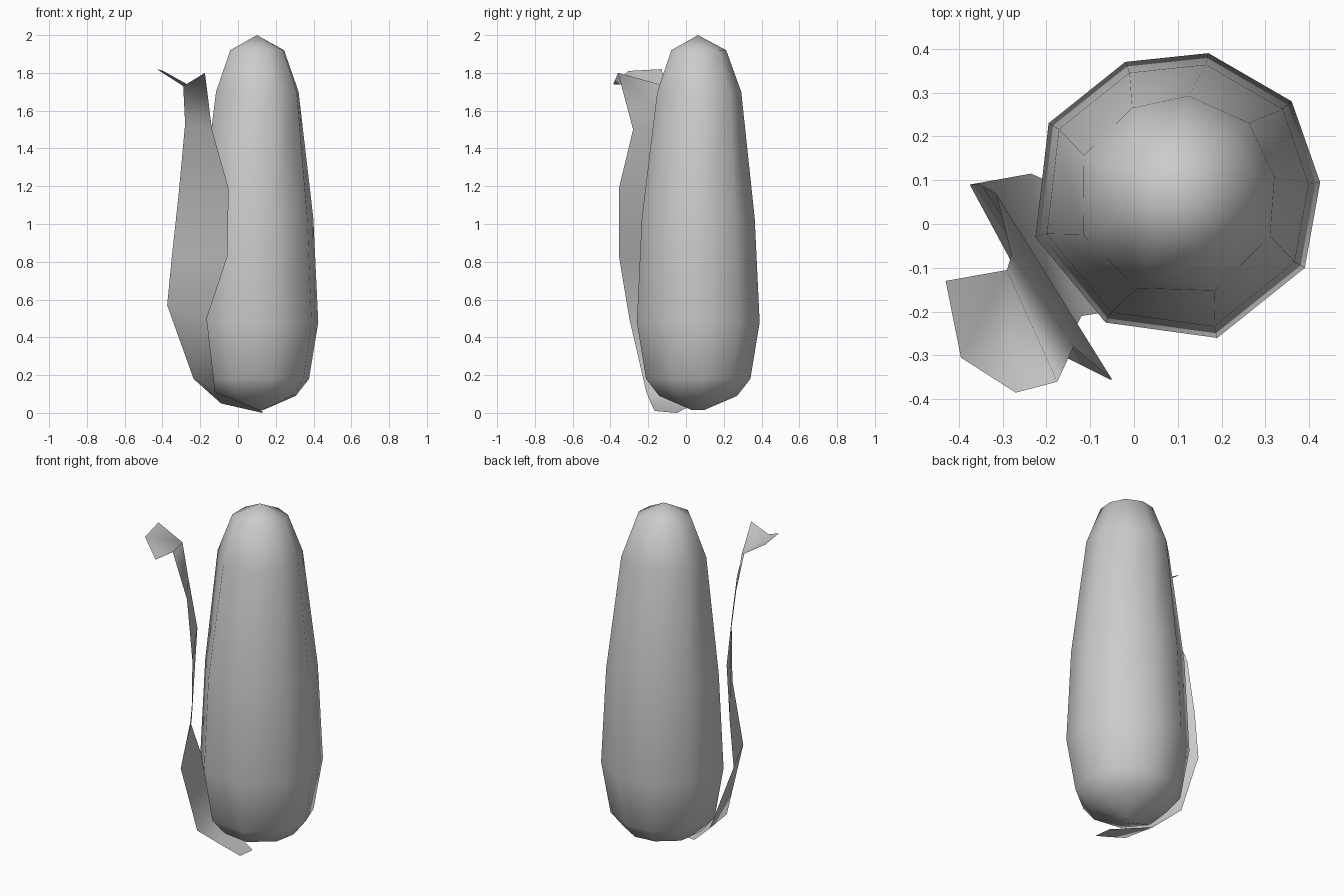
import bpy
import bmesh
from math import radians, cos, sin

cube = bpy.data.objects.get("Cube")
if cube:
    bpy.data.objects.remove(cube, do_unlink=True)

grey = bpy.data.materials.new("plain grey")
grey.use_nodes = True
grey.diffuse_color = (0.6, 0.6, 0.6, 1)
grey.node_tree.nodes["Principled BSDF"].inputs["Base Color"].default_value = grey.diffuse_color


def finish(bm, name):
    """Turn a bmesh into a smooth shaded grey object."""
    for face in bm.faces:
        face.smooth = True
    mesh = bpy.data.meshes.new(name)
    bm.to_mesh(mesh)
    bm.free()
    mesh.materials.append(grey)
    obj = bpy.data.objects.new(name, mesh)
    bpy.context.collection.objects.link(obj)
    return obj


# Body: an uneven nine-sided outline, scaled and twisted up through the rings
outline = [(.425, .095), (.36, .28), (.17, .39), (-.02, .37), (-.195, .23),
           (-.225, -.03), (-.065, -.225), (.19, -.26), (.39, -.10)]
rings = [(.015, .10, 0), (.09, .635, 0), (.18, .85, 0), (.48, 1, 0),
         (1.03, .92, 0), (1.70, .69, 6), (1.92, .45, 6)]
cx, cy = .10, .063
bm = bmesh.new()
loops = []
for z, scale, twist in rings:
    c, s = scale * cos(radians(twist)), scale * sin(radians(twist))
    loops.append([bm.verts.new((cx + (x - cx) * c - (y - cy) * s,
                                cy + (x - cx) * s + (y - cy) * c, z))
                  for x, y in outline])
n = len(outline)
for low, high in zip(loops, loops[1:]):
    for i in range(n):
        j = (i + 1) % n
        bm.faces.new((low[i], low[j], high[j], high[i]))
apex = bm.verts.new((cx, cy, 2))
for i in range(n):
    bm.faces.new((loops[-1][i], loops[-1][(i + 1) % n], apex))
bm.faces.new(loops[0][::-1])
finish(bm, "body")

# Leaf: a thin strip from under the body up its side, as left and right edges
rows = [((.13, -.05, 0), (.13, -.165, .01)),
        ((-.09, .05, .05), (.005, -.19, .06)),
        ((-.235, .115, .18), (-.12, -.21, .11)),
        ((-.375, .09, .57), (-.165, -.30, .50)),
        ((-.35, .09, .83), (-.055, -.355, .83)),
        ((-.315, .07, 1.15), (-.05, -.355, 1.19)),
        ((-.28, -.07, 1.53), (-.138, -.28, 1.50)),
        ((-.29, -.105, 1.73), (-.175, -.36, 1.80))]
bm = bmesh.new()
strip = [[bm.verts.new(p) for p in row] for row in rows]
for (a, b), (c, d) in zip(strip, strip[1:]):
    bm.faces.new((a, b, d, c))

# Curled tip of the leaf
left, right = strip[-1]
fold, side, tip = [bm.verts.new(p) for p in
                   ((-.27, -.385, 1.74), (-.395, -.305, 1.81), (-.43, -.13, 1.82))]
bm.faces.new((left, right, fold))
bm.faces.new((left, fold, side))
bm.faces.new((left, side, tip))
finish(bm, "leaf")
